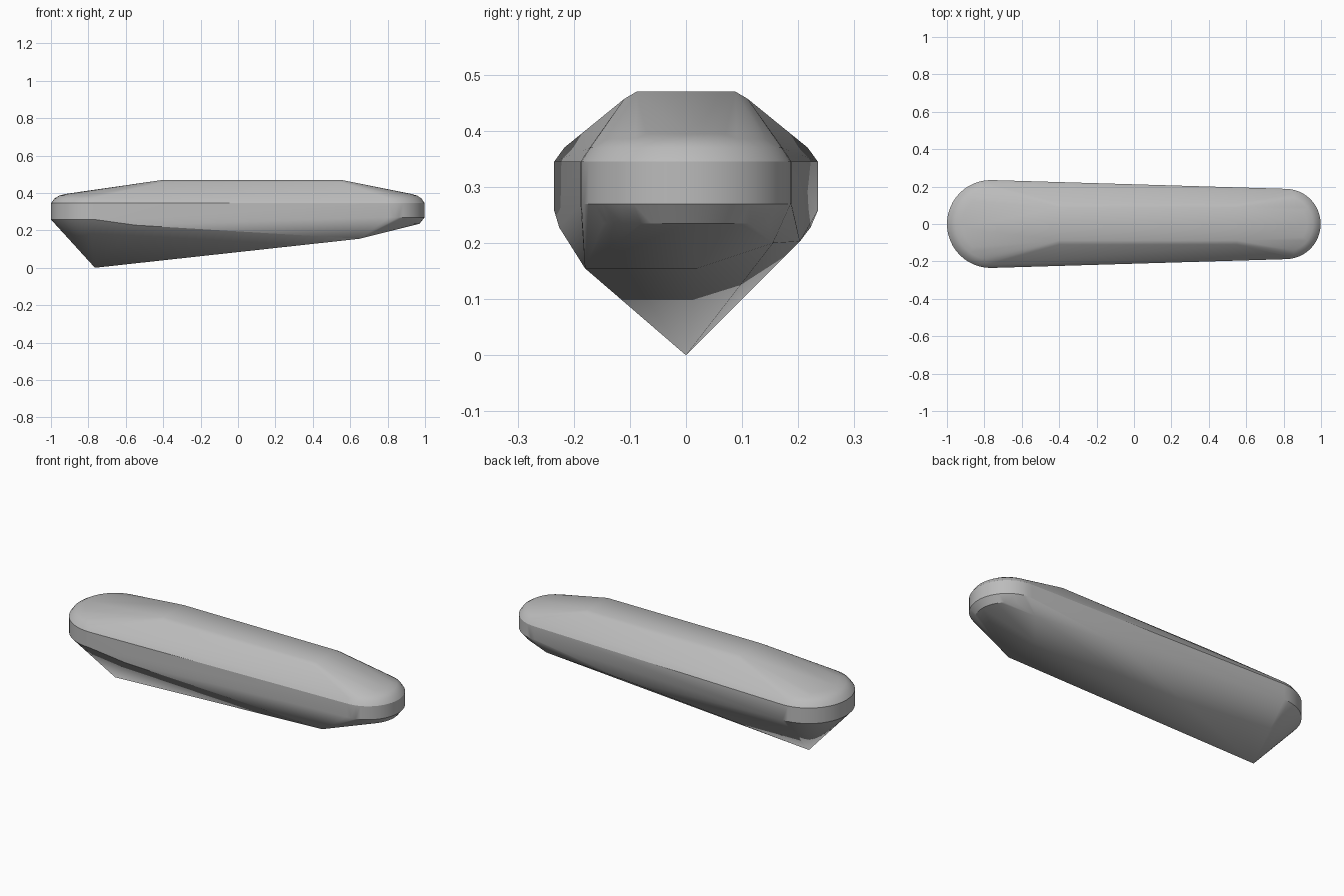
import bpy, bmesh, math

cube = bpy.data.objects.get("Cube")
if cube:
    bpy.data.objects.remove(cube)

BIG_X, BIG_R = -0.765, 0.235      # wide rounded end
SMALL_X, SMALL_R = 0.81, 0.188    # narrow rounded end


def half_ring(cx, radius, z, side, steps=24):
    """Half circle of points bulging toward side * x."""
    pts = []
    for i in range(steps + 1):
        a = math.pi * (i / steps - 0.5)
        pts.append((cx + side * radius * math.cos(a), radius * math.sin(a), z))
    return pts


points = []

# Domed upper rim at both ends
for inset, z in ((0, 0.345), (0.018, 0.37), (0.045, 0.386), (0.08, 0.395)):
    points += half_ring(BIG_X, BIG_R - inset, z, -1)
    points += half_ring(SMALL_X, SMALL_R - inset * 0.9, z, 1)

# Lower rim of the vertical band, with a small step under the narrow end
points += half_ring(BIG_X, BIG_R, 0.258, -1)
points += half_ring(SMALL_X, SMALL_R, 0.27, 1)
points += half_ring(SMALL_X, 0.16, 0.235, 1)

# Flat top deck with softened long edges
for x in (-0.4, 0.55):
    for s in (-1, 1):
        points += [(x, s * 0.088, 0.47), (x, s * 0.11, 0.457)]

# Slanted underside: keel tip and lower corners
points += [
    (BIG_X, 0, 0),
    (0.65, -0.18, 0.155), (0.65, 0.02, 0.155),
    (0.76, 0.155, 0.2), (0.25, 0.203, 0.203),
    (-0.55, -0.226, 0.228), (-0.45, 0.222, 0.228),
]

# Wrap all profiles in one convex skin
bm = bmesh.new()
for p in points:
    bm.verts.new(p)
bmesh.ops.remove_doubles(bm, verts=bm.verts, dist=0.0005)
hull = bmesh.ops.convex_hull(bm, input=bm.verts, use_existing_faces=False)
loose = [v for v in bm.verts if not v.link_faces]
bmesh.ops.delete(bm, geom=loose, context='VERTS')
bmesh.ops.dissolve_limit(bm, angle_limit=math.radians(0.8),
                         verts=bm.verts, edges=bm.edges)
bmesh.ops.recalc_face_normals(bm, faces=bm.faces)
mesh = bpy.data.meshes.new("hull_body")
bm.to_mesh(mesh)
bm.free()
body = bpy.data.objects.new("hull_body", mesh)
bpy.context.collection.objects.link(body)

# Plain grey surface
grey = bpy.data.materials.new("plain_grey")
grey.use_nodes = True
colour = (0.5, 0.5, 0.5, 1)
grey.diffuse_color = colour
grey.node_tree.nodes["Principled BSDF"].inputs["Base Color"].default_value = colour
mesh.materials.append(grey)

# Smooth skin, sharp creases
bpy.ops.object.select_all(action='DESELECT')
body.select_set(True)
bpy.context.view_layer.objects.active = body
bpy.ops.object.shade_smooth_by_angle(angle=math.radians(30))
